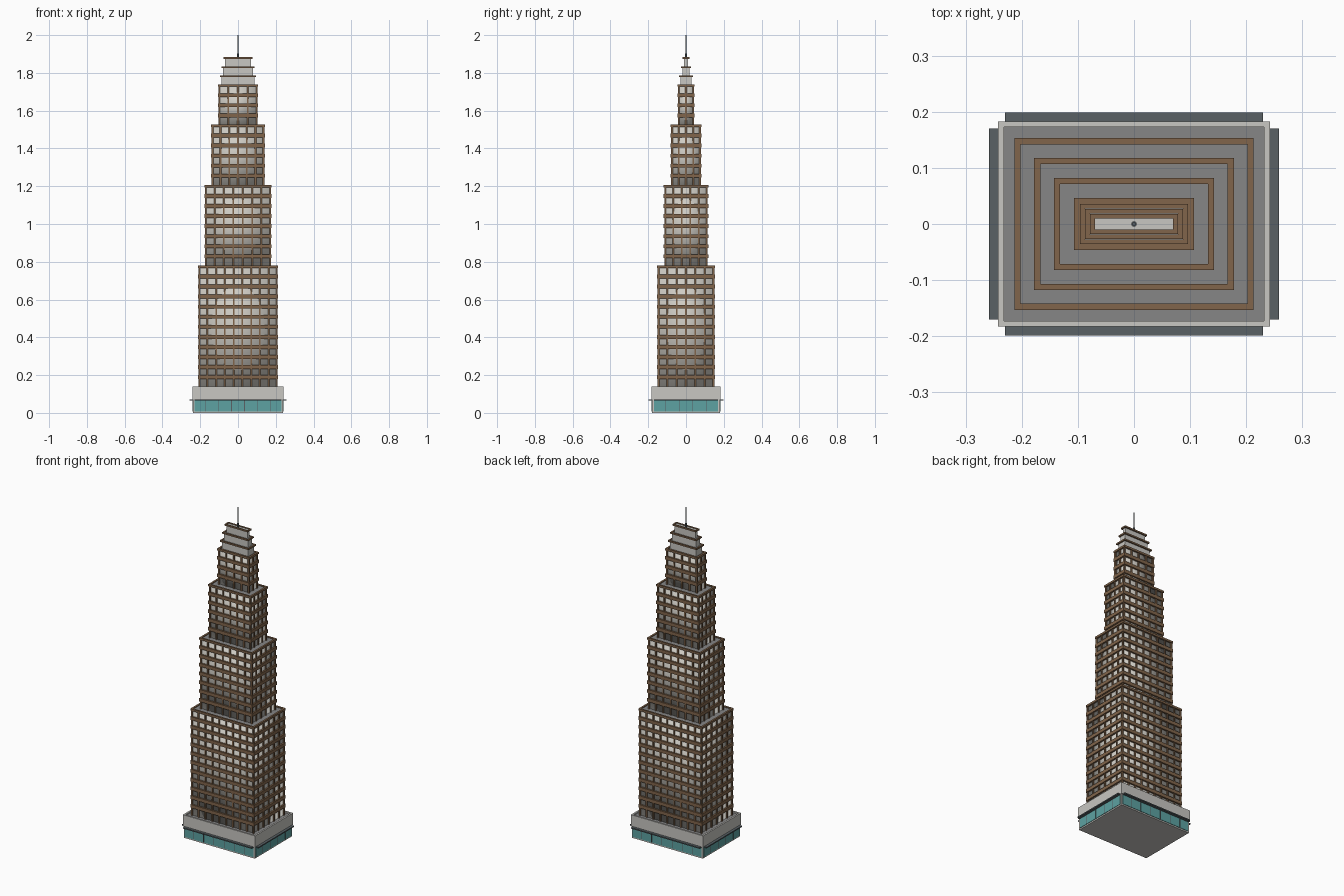
import bpy
import bmesh
from mathutils import Vector

cube = bpy.data.objects.get("Cube")
if cube:
    bpy.data.objects.remove(cube, do_unlink=True)


def make_material(name, rgb):
    mat = bpy.data.materials.new(name)
    mat.use_nodes = True
    color = (*rgb, 1.0)
    mat.diffuse_color = color
    bsdf = next(n for n in mat.node_tree.nodes if n.type == "BSDF_PRINCIPLED")
    bsdf.inputs["Base Color"].default_value = color
    return mat


STONE = make_material("pale stone", (0.58, 0.57, 0.54))
PANE = make_material("pale window", (0.62, 0.6, 0.55))
BROWN = make_material("bronze brown", (0.22, 0.13, 0.07))
ROOF = make_material("roof grey", (0.24, 0.24, 0.24))
TEAL = make_material("teal glass", (0.11, 0.36, 0.36))
DARK = make_material("dark metal", (0.1, 0.12, 0.13))


def box(x0, x1, y0, y1, z0, z1):
    return (x0, x1, y0, y1, z0, z1)


def block(hx, hy, z0, z1):
    """Box centred on the vertical axis."""
    return box(-hx, hx, -hy, hy, z0, z1)


def ring(hx, hy, t, z0, z1):
    """Four bars forming a rectangular frame of width t."""
    bars = []
    for s in (-1, 1):
        ya, yb = sorted((s * hy, s * (hy - t)))
        bars.append(box(-hx, hx, ya, yb, z0, z1))
        xa, xb = sorted((s * hx, s * (hx - t)))
        bars.append(box(xa, xb, t - hy, hy - t, z0, z1))
    return bars


def build(name, boxes, mat, smooth=False):
    bm = bmesh.new()
    for x0, x1, y0, y1, z0, z1 in boxes:
        new = bmesh.ops.create_cube(bm, size=1)["verts"]
        bmesh.ops.scale(bm, verts=new, vec=(x1 - x0, y1 - y0, z1 - z0))
        center = Vector((x0 + x1, y0 + y1, z0 + z1)) / 2
        bmesh.ops.translate(bm, verts=new, vec=center)
    for face in bm.faces:
        face.smooth = smooth
    mesh = bpy.data.meshes.new(name)
    bm.to_mesh(mesh)
    bm.free()
    mesh.materials.append(mat)
    obj = bpy.data.objects.new(name, mesh)
    bpy.context.collection.objects.link(obj)
    return obj


def uprights(hx, hy, nx, ny, w, inner, outer, z0, z1):
    """Vertical posts on all four walls, between nx and ny bays."""
    posts = []
    for s in (-1, 1):
        ya, yb = sorted((s * (hy - inner), s * (hy - outer)))
        for i in range(1, nx):
            x = hx * (2 * i / nx - 1)
            posts.append(box(x - w, x + w, ya, yb, z0, z1))
        xa, xb = sorted((s * (hx - inner), s * (hx - outer)))
        for i in range(1, ny):
            y = hy * (2 * i / ny - 1)
            posts.append(box(xa, xb, y - w, y + w, z0, z1))
    return posts


# Podium: stone body, overhanging upper wall with a parapet, and roof
PX, PY, PTOP = 0.242, 0.183, 0.14
build("podium_body", [block(PX - 0.004, PY - 0.004, 0, 0.07)], STONE)
build("podium_wall", [block(PX, PY, 0.07, PTOP - 0.012)], STONE)
build("podium_parapet", ring(PX, PY, 0.01, PTOP - 0.012, PTOP), STONE)
build("podium_roof", [block(PX - 0.01, PY - 0.01, PTOP - 0.012, PTOP - 0.008)], ROOF)

# Shop windows, their dividers, and the canopies above them
build("shop_glass", [block(0.23, PY - 0.001, 0.008, 0.066),
                     block(PX - 0.001, 0.17, 0.008, 0.066)], TEAL)
build("shop_dividers", uprights(PX, PY, 7, 5, 0.0015, 0.004, 0, 0.008, 0.066), DARK)
build("canopies", [block(0.23, 0.199, 0.065, 0.072),
                   block(0.258, 0.17, 0.065, 0.072)], DARK)

# Four stepped tiers: half sizes, floors, bays along x and y
FLOOR = 0.0533
tiers = [(0.213, 0.153, 12, 9, 6), (0.178, 0.118, 8, 7, 5),
         (0.143, 0.082, 6, 6, 4), (0.107, 0.046, 4, 4, 2)]
z = PTOP
for n, (hx, hy, floors, nx, ny) in enumerate(tiers, 1):
    base, top = z - 0.01, z + floors * FLOOR
    build(f"tier_{n}_windows", [block(hx - 0.01, hy - 0.01, base, top - 0.01)],
          PANE, smooth=True)
    build(f"tier_{n}_roof", [block(hx - 0.009, hy - 0.009, top - 0.01, top - 0.005)], ROOF)
    bands = ring(hx, hy, 0.011, top - 0.012, top)
    for i in range(1, floors):
        level = z + i * FLOOR - 0.004
        bands += ring(hx, hy, 0.011, level - 0.01, level + 0.01)
    build(f"tier_{n}_bands", bands, BROWN)
    posts = uprights(hx - 0.004, hy - 0.004, nx, ny, 0.004, 0.007, 0, base, top - 0.005)
    for sx in (-1, 1):
        for sy in (-1, 1):
            xa, xb = sorted((sx * (hx - 0.012), sx * (hx - 0.003)))
            ya, yb = sorted((sy * (hy - 0.012), sy * (hy - 0.003)))
            posts.append(box(xa, xb, ya, yb, base, top - 0.005))
    build(f"tier_{n}_mullions", posts, BROWN)
    z = top

# Crown: three shrinking stone blocks, each with a brown ledge
STEP = 0.048
for n in range(3):
    hx, hy = 0.088 - 0.009 * n, 0.028 - 0.009 * n
    top = z + STEP
    build(f"crown_block_{n + 1}", [block(hx, hy, z - 0.01, top - 0.004)], STONE)
    build(f"crown_ledge_{n + 1}", ring(hx + 0.008, hy + 0.008, 0.0085, top - 0.009, top), BROWN)
    z = top


# Mast: a short socket and a thin spire
def rod(name, radius, z0, z1):
    bpy.ops.mesh.primitive_cylinder_add(vertices=12, radius=radius, depth=z1 - z0,
                                        location=(0, 0, (z0 + z1) / 2))
    obj = bpy.context.object
    obj.name = name
    obj.data.materials.append(DARK)
    bpy.ops.object.shade_smooth_by_angle()


rod("mast_socket", 0.005, z - 0.006, z + 0.02)
rod("mast_spire", 0.0028, z + 0.02, 2.0)
